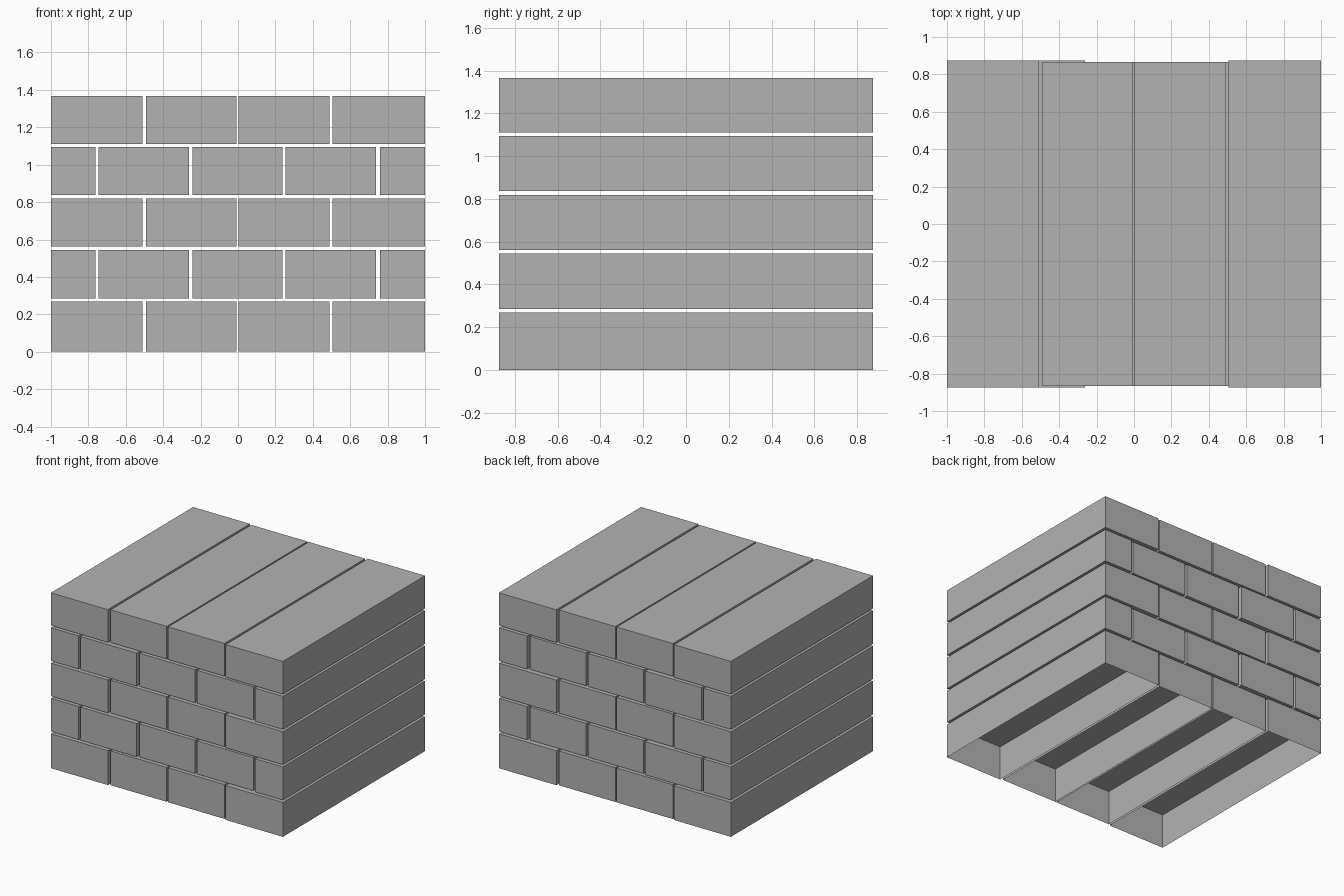
import bpy
import bmesh

cube = bpy.data.objects.get("Cube")
if cube:
    bpy.data.objects.remove(cube, do_unlink=True)

# Single stone colour
stone = bpy.data.materials.new("stone_grey")
stone.use_nodes = True
GREY = (0.45, 0.45, 0.45, 1)
stone.diffuse_color = GREY
stone.node_tree.nodes["Principled BSDF"].inputs["Base Color"].default_value = GREY


def block(name, x0, x1, z0, z1, half_depth, open_bottom):
    """One long block; the lowest course is an open shell underneath."""
    bm = bmesh.new()
    bmesh.ops.create_cube(bm, size=1)
    for v in bm.verts:
        v.co.x = x1 if v.co.x > 0 else x0
        v.co.y *= 2 * half_depth
        v.co.z = z1 if v.co.z > 0 else z0
    if open_bottom:
        bm.normal_update()
        under = [f for f in bm.faces if f.normal.z < -0.9]
        bmesh.ops.delete(bm, geom=under, context='FACES_ONLY')
    mesh = bpy.data.meshes.new(name)
    bm.to_mesh(mesh)
    bm.free()
    mesh.materials.append(stone)
    obj = bpy.data.objects.new(name, mesh)
    bpy.context.collection.objects.link(obj)


# Spans across the width: (left edge, right edge, half depth)
FULL, INSET = 0.875, 0.866
even_course = [(-1, -0.51, FULL), (-0.493, -0.008, INSET),
               (0.003, 0.489, INSET), (0.506, 1, FULL)]
odd_course = [(-1, -0.762, FULL), (-0.745, -0.261, FULL), (-0.242, 0.237, INSET),
              (0.255, 0.738, INSET), (0.758, 1, FULL)]

# Heights of the five courses
courses = [(0, 0.268), (0.286, 0.545), (0.562, 0.819), (0.837, 1.095), (1.112, 1.367)]

# Running bond: alternate the joints from course to course
for row, (z0, z1) in enumerate(courses):
    spans = odd_course if row % 2 else even_course
    for i, (x0, x1, depth) in enumerate(spans):
        block(f"course_{row + 1}_block_{i + 1}", x0, x1, z0, z1, depth, row == 0)
